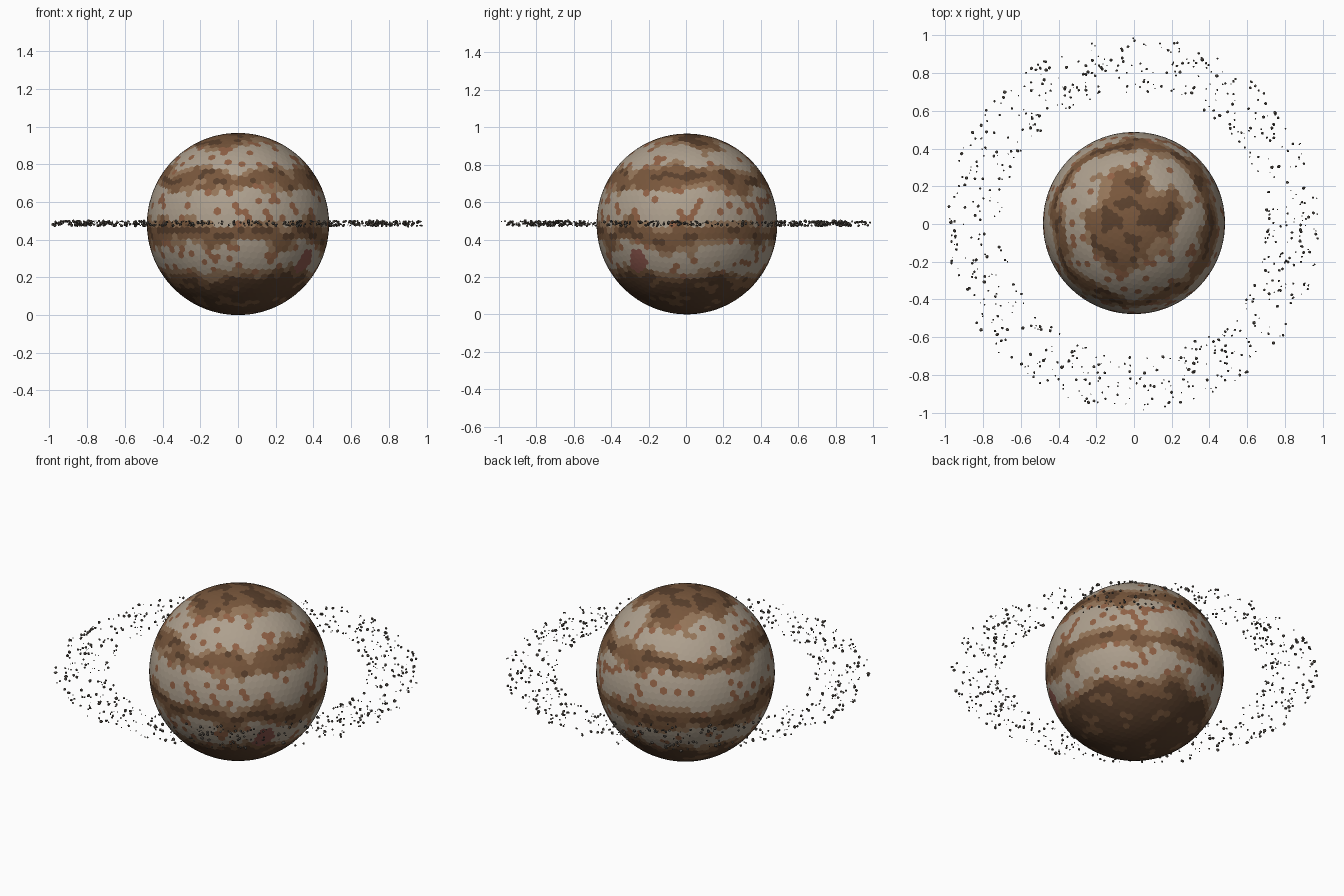
import bpy, bmesh, math, random
from mathutils import Vector, Matrix, noise

if "Cube" in bpy.data.objects:
    bpy.data.objects.remove(bpy.data.objects["Cube"])

random.seed(7)
R, CENTRE = 0.483, Vector((0, 0.005, 0.483))


def material(name, rgb):
    m = bpy.data.materials.new(name)
    m.diffuse_color = (*rgb, 1)
    m.use_nodes = True
    m.node_tree.nodes["Principled BSDF"].inputs["Base Color"].default_value = m.diffuse_color
    return m


def add_object(name, bm, mats, loc):
    me = bpy.data.meshes.new(name)
    bm.to_mesh(me)
    bm.free()
    for m in mats:
        me.materials.append(m)
    ob = bpy.data.objects.new(name, me)
    ob.location = loc
    bpy.context.collection.objects.link(ob)
    return ob


mats = [material("groove", (0.03, 0.02, 0.015)),
        material("dark_brown", (0.10, 0.05, 0.025)),
        material("brown", (0.19, 0.095, 0.045)),
        material("tan", (0.30, 0.18, 0.10)),
        material("cream", (0.42, 0.35, 0.27)),
        material("rust", (0.28, 0.12, 0.06)),
        material("red_spot", (0.25, 0.09, 0.07))]

# Latitude bands: (z / R, brightness)
BANDS = [(-1, .1), (-.78, .1), (-.64, .15), (-.5, .75), (-.3, .9), (-.2, .4), (-.1, .1),
         (0, .5), (.12, 1), (.34, .9), (.46, .2), (.54, .2), (.66, .9), (.82, .8), (.92, .2), (1, .2)]
SPOT = Vector((0.35, -0.26, -0.2)).normalized()


def tile_material(d):
    z = d.z + 0.13 * noise.noise(d * 2.5) + 0.06 * noise.noise(d * 6)
    z = max(-0.999, min(0.999, z))
    for (z0, b0), (z1, b1) in zip(BANDS, BANDS[1:]):
        if z0 <= z <= z1:
            b = b0 + (b1 - b0) * (z - z0) / (z1 - z0)
            break
    if d.angle(SPOT) < 0.13:
        return 6
    streak = noise.noise(Vector((d.x * 5, d.y * 5, d.z * 14)))
    if b > 0.5 and abs(streak) < 0.05:
        return 5
    b += 0.25 * streak
    return 1 if b < 0.18 else 2 if b < 0.42 else 3 if b < 0.66 else 4


# Planet: hexagon tiles as the dual of a subdivided icosahedron
ico = bmesh.new()
bmesh.ops.create_icosphere(ico, subdivisions=5, radius=R)
ico.faces.ensure_lookup_table()
ico.faces.index_update()
bm = bmesh.new()
corners = [bm.verts.new(f.calc_center_median().normalized() * R) for f in ico.faces]
for v in ico.verts:
    n = v.co.normalized()
    u = n.orthogonal().normalized()
    w = n.cross(u)
    ring = sorted(v.link_faces, key=lambda f: math.atan2(
        (f.calc_center_median() - v.co).dot(w), (f.calc_center_median() - v.co).dot(u)))
    bm.faces.new([corners[f.index] for f in ring])
ico.free()
tiles = list(bm.faces)
# Dark grooves between the tiles
bmesh.ops.inset_individual(bm, faces=tiles, thickness=0.0022, depth=0.0012)
for f in tiles:
    f.material_index = tile_material(f.calc_center_median().normalized())
add_object("planet", bm, mats, CENTRE)

# Ring of loose rocks
bm = bmesh.new()
for i in range(720):
    a = random.uniform(0, math.tau)
    r = math.sqrt(random.uniform(0.70 ** 2, 0.99 ** 2))
    size = random.uniform(0.0025, 0.0095)
    pos = Vector((r * math.cos(a), r * math.sin(a), random.uniform(-0.013, 0.013)))
    scale = Matrix.Diagonal([random.uniform(0.75, 1.1) for _ in range(3)] + [1])
    rot = Matrix.Rotation(random.uniform(0, 6), 4, Vector((random.random(), random.random(), 1)))
    rock = bmesh.ops.create_icosphere(bm, subdivisions=2, radius=size,
                                      matrix=Matrix.Translation(pos) @ rot @ scale)
    for v in rock["verts"]:
        v.co = pos + (v.co - pos) * random.uniform(0.88, 1.1)
add_object("ring_rocks", bm, [material("rock", (0.10, 0.085, 0.07))], (0, 0, 0.486))
